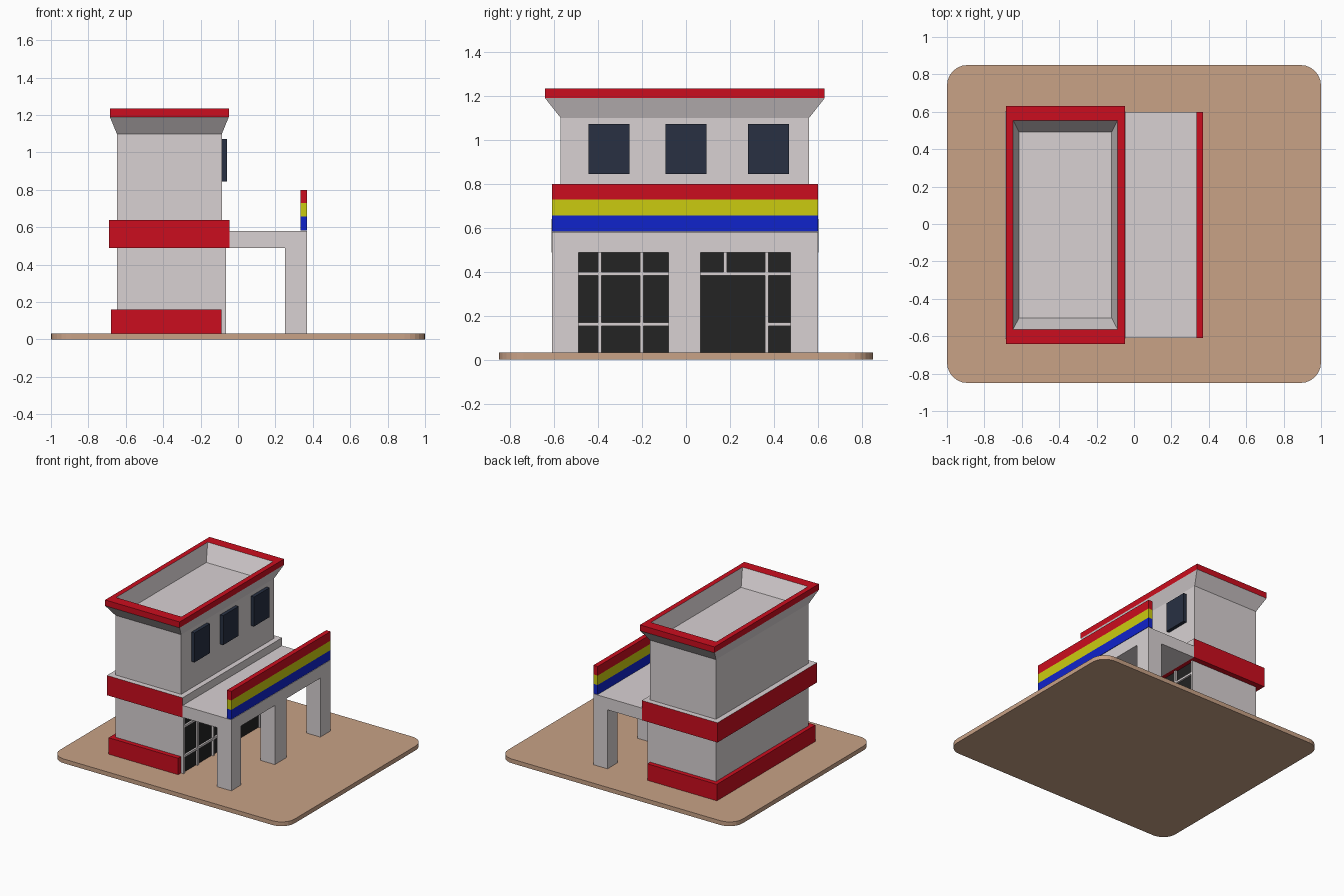
import bpy, bmesh
from mathutils import Vector

if "Cube" in bpy.data.objects:
    bpy.data.objects.remove(bpy.data.objects["Cube"])


def material(name, rgb):
    m = bpy.data.materials.new(name)
    m.diffuse_color = (*rgb, 1)
    m.use_nodes = True
    m.node_tree.nodes["Principled BSDF"].inputs["Base Color"].default_value = m.diffuse_color
    return m


WALL = material("wall_grey", (0.69, 0.64, 0.65))
RED = material("red", (0.6, 0.004, 0.013))
YELLOW = material("yellow", (0.6, 0.6, 0.005))
BLUE = material("blue", (0.005, 0.017, 0.6))
TAN = material("tan", (0.58, 0.36, 0.24))
PANE = material("blue_black", (0.021, 0.03, 0.055))
GLASS = material("black_glass", (0.017, 0.017, 0.017))


def finish(name, bm, *mats):
    me = bpy.data.meshes.new(name)
    bm.to_mesh(me)
    bm.free()
    for m in mats:
        me.materials.append(m)
    ob = bpy.data.objects.new(name, me)
    bpy.context.collection.objects.link(ob)
    return ob


def box(name, x, y, z, *mats):
    """Box from (min, max) pairs."""
    bm = bmesh.new()
    bmesh.ops.create_cube(bm, size=1)
    for v in bm.verts:
        v.co = Vector((p[0] + p[1]) / 2 + c * (p[1] - p[0])
                      for c, p in zip(v.co, (x, y, z)))
    bm.normal_update()
    return finish(name, bm, *mats)


def loft(name, rings, mat, cap_start=False, cap_end=False):
    """Skin through rectangles (half x, half y, z) around the tower axis."""
    cx, cy = -0.367, -0.005
    bm = bmesh.new()
    rows = [[bm.verts.new((cx + sx * hx, cy + sy * hy, z))
             for sx, sy in ((-1, -1), (1, -1), (1, 1), (-1, 1))]
            for hx, hy, z in rings]
    for a, b in zip(rows, rows[1:]):
        for i in range(4):
            j = (i + 1) % 4
            bm.faces.new((a[i], a[j], b[j], b[i]))
    if cap_start:
        bm.faces.new(rows[0][::-1])
    if cap_end:
        bm.faces.new(rows[-1])
    return finish(name, bm, mat)


# Ground slab with rounded corners
bm = bmesh.new()
bmesh.ops.create_cube(bm, size=1)
for v in bm.verts:
    v.co = (v.co.x * 2, v.co.y * 1.7, (v.co.z + 0.5) * 0.033)
corners = [e for e in bm.edges if abs(e.verts[0].co.z - e.verts[1].co.z) > 0.01]
bmesh.ops.bevel(bm, geom=corners, offset=0.11, segments=6, profile=0.5,
                affect='EDGES')
finish("ground_slab", bm, TAN)

# Tower with flared parapet, red rim and sunken roof
loft("tower_walls", [(0.281, 0.565, 0.03), (0.281, 0.565, 1.10),
                     (0.318, 0.636, 1.19)], WALL, cap_start=True)
loft("parapet_rim", [(0.318, 0.636, 1.19), (0.318, 0.636, 1.235),
                     (0.279, 0.558, 1.235)], RED)
loft("sunken_roof", [(0.279, 0.558, 1.235), (0.248, 0.497, 1.11)], WALL,
     cap_end=True)

# Red bands; the upper one has a grey top and a grey entrance side
box("lower_band", (-0.68, -0.087), (-0.605, 0.595), (0.033, 0.16), RED)
band = box("middle_band", (-0.69, -0.045), (-0.612, 0.602), (0.488, 0.64), RED, WALL)
for p in band.data.polygons:
    if p.normal.z > 0.5 or p.normal.x > 0.5:
        p.material_index = 1

# Upper windows
for i, y in enumerate((-0.35, 0.0, 0.375)):
    box(f"upper_window_{i + 1}", (-0.09, -0.06), (y - 0.094, y + 0.094),
        (0.845, 1.072), PANE)

# Entrance canopy on three columns
box("canopy_roof", (-0.045, 0.37), (-0.61, 0.6), (0.488, 0.58), WALL)
for i, y in enumerate(((-0.61, -0.49), (-0.08, 0.065), (0.475, 0.6))):
    box(f"canopy_column_{i + 1}", (0.25, 0.37), y, (0.033, 0.488), WALL)

# Striped fascia
for name, z, m in (("blue", 0.583, BLUE), ("yellow", 0.657, YELLOW), ("red", 0.73, RED)):
    top = {"blue": 0.657, "yellow": 0.73, "red": 0.80}[name]
    box(f"fascia_{name}_stripe", (0.333, 0.37), (-0.61, 0.6), (z, top), m)

# Storefront glass and its frame bars
box("storefront_glass", (-0.09, -0.078), (-0.56, 0.55), (0.033, 0.488), GLASS)
FX = (-0.086, -0.064)
W = 0.008
for i, (y, z0) in enumerate(((-0.562, 0.033), (-0.392, 0.033), (-0.202, 0.033),
                             (-0.012, 0.033), (0.178, 0.39), (0.368, 0.033),
                             (0.552, 0.033))):
    box(f"storefront_post_{i + 1}", FX, (y - W, y + W), (z0, 0.488), WALL)
for i, (y, z) in enumerate((((-0.56, 0.55), 0.391), ((-0.56, -0.012), 0.162),
                            ((0.368, 0.55), 0.162))):
    box(f"storefront_rail_{i + 1}", FX, y, (z - W, z + W), WALL)
